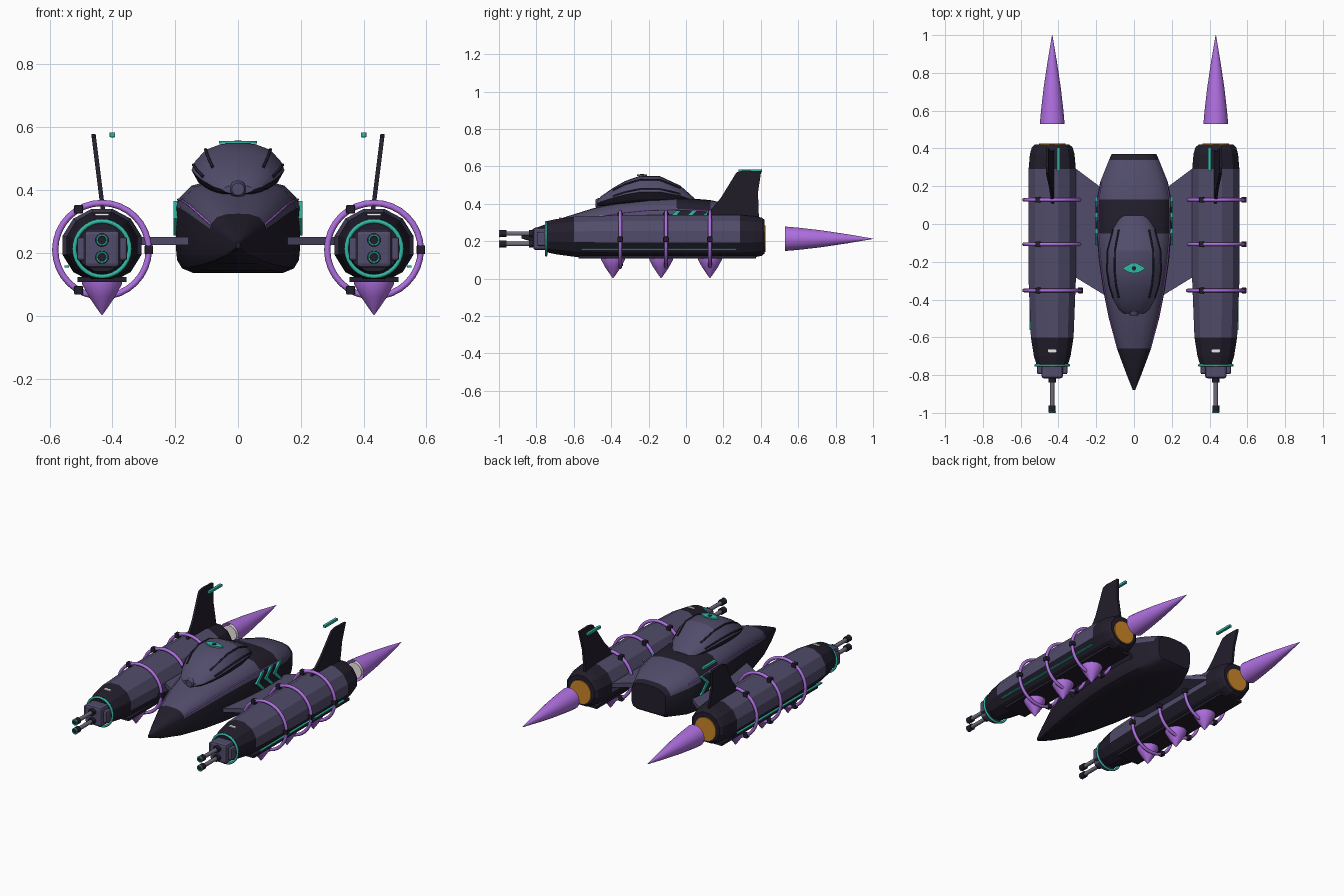
import bpy, bmesh
from math import sin, cos, pi, radians
from mathutils import Vector, Matrix

if "Cube" in bpy.data.objects:
    bpy.data.objects.remove(bpy.data.objects["Cube"])

def mat(name, c):
    m = bpy.data.materials.new(name)
    m.diffuse_color = (*c, 1)
    m.use_nodes = True
    m.node_tree.nodes["Principled BSDF"].inputs["Base Color"].default_value = m.diffuse_color
    return m

DARK = mat("dark_hull", (0.016, 0.013, 0.025))
HULL = mat("slate_hull", (0.082, 0.072, 0.145))
PURPLE = mat("purple_glow", (0.43, 0.16, 0.75))
TEAL = mat("teal_light", (0.03, 0.48, 0.37))
ORANGE = mat("orange_glow", (0.60, 0.24, 0.02))
RED = mat("red_light", (0.6, 0.02, 0.03))
WHITE = mat("white_light", (0.85, 0.82, 0.8))
METAL = mat("metal", (0.16, 0.15, 0.2))

def finish(name, bm, *mats, smooth=None):
    bmesh.ops.recalc_face_normals(bm, faces=bm.faces)
    me = bpy.data.meshes.new(name)
    bm.to_mesh(me)
    bm.free()
    ob = bpy.data.objects.new(name, me)
    bpy.context.collection.objects.link(ob)
    for m in mats:
        me.materials.append(m)
    if smooth:
        bpy.ops.object.select_all(action='DESELECT')
        ob.select_set(True)
        bpy.context.view_layer.objects.active = ob
        bpy.ops.object.shade_smooth_by_angle(angle=radians(smooth))
    return ob

def loft(name, rings, mats, paint=None, smooth=None, caps=True):
    """Skin closed rings of points; paint(face) picks the material slot."""
    bm = bmesh.new()
    vs = [[bm.verts.new(p) for p in r] for r in rings]
    n = len(vs[0])
    for a, b in zip(vs, vs[1:]):
        for i in range(n):
            bm.faces.new((a[i], a[(i + 1) % n], b[(i + 1) % n], b[i]))
    if caps:
        bm.faces.new(vs[0])
        bm.faces.new(vs[-1])
    bmesh.ops.recalc_face_normals(bm, faces=bm.faces)
    if paint:
        for f in bm.faces:
            f.normal_update()
            f.material_index = paint(f)
    return finish(name, bm, *mats, smooth=smooth)

def turned(name, c, profile, m, n=24, axis='Y', smooth=40, caps=True):
    """Solid of revolution; profile is (distance along axis, radius)."""
    rings = []
    for t, r in profile:
        ring = []
        for i in range(n):
            a = 2 * pi * (i + .5) / n
            u, v = r * cos(a), r * sin(a)
            ring.append((c[0] + u, t, c[2] + v) if axis == 'Y' else (c[0] + u, c[1] + v, t))
        rings.append(ring)
    return loft(name, rings, [m], smooth=smooth, caps=caps)

def box(name, c, size, m, bevel=0, rot=None):
    bm = bmesh.new()
    bmesh.ops.create_cube(bm, size=1)
    bmesh.ops.scale(bm, vec=size, verts=bm.verts)
    if bevel:
        bmesh.ops.bevel(bm, geom=bm.edges[:], offset=bevel, segments=2, affect='EDGES', profile=.5)
    if rot:
        bmesh.ops.rotate(bm, matrix=rot, verts=bm.verts)
    bmesh.ops.translate(bm, vec=c, verts=bm.verts)
    return finish(name, bm, m)

def plate(name, pts, off, m):
    """Flat polygon given thickness along the vector off."""
    off = Vector(off)
    return loft(name, [[Vector(p) - off / 2 for p in pts], [Vector(p) + off / 2 for p in pts]], [m])

def torus(name, c, R, r, m, n=32, k=8):
    rings = []
    for i in range(n + 1):
        a = 2 * pi * i / n
        rings.append([(c[0] + (R + r * cos(b)) * cos(a), c[1] + r * sin(b), c[2] + (R + r * cos(b)) * sin(a))
                      for b in (2 * pi * j / k for j in range(k))])
    ob = loft(name, rings, [m], smooth=50, caps=False)
    return ob

def tube(name, pts, r, m):
    cu = bpy.data.curves.new(name, 'CURVE')
    cu.dimensions = '3D'
    cu.bevel_depth = r
    cu.bevel_resolution = 1
    cu.use_fill_caps = True
    sp = cu.splines.new('POLY')
    sp.points.add(len(pts) - 1)
    for p, q in zip(sp.points, pts):
        p.co = (*q, 1)
    cu.materials.append(m)
    ob = bpy.data.objects.new(name, cu)
    bpy.context.collection.objects.link(ob)

def sections(half, stations):
    """Mirror a half outline and scale it to (y, half width, z low, z high) stations."""
    full = half + [(-x, z) for x, z in reversed(half) if x > 0]
    return [[(x * w, y, lo + z * (hi - lo)) for x, z in full] for y, w, lo, hi in stations]

# Fuselage
body = [(0, 0), (.72, 0), (.9, .05), (.98, .14), (1, .28), (1, .70), (.94, .8), (.75, .93), (.4, .99), (0, 1)]
hull = [(-.88, .006, .215, .235), (-.80, .038, .19, .272), (-.66, .09, .165, .325), (-.5, .133, .15, .375),
        (-.35, .163, .142, .41), (-.2, .185, .138, .43), (-.05, .198, .136, .435), (.13, .197, .136, .42),
        (.22, .18, .142, .40), (.34, .132, .165, .365), (.37, .118, .185, .35)]
def paint_hull(f):
    c = f.calc_center_median()
    return int(f.normal.z > .15 and (-.66 < c.y < -.06 or .13 < c.y < .34))
loft("fuselage", sections(body, hull), [DARK, HULL], paint_hull, smooth=32)

# Canopy with lengthwise ribs and a lens-shaped sensor
can = [(0, 0), (.55, 0), (.85, .2), (1, .45), (.93, .62), (.7, .86), (.36, .98), (0, 1)]
cst = [(-.475, .05, .39, .415), (-.455, .08, .388, .44), (-.39, .115, .388, .485), (-.325, .136, .39, .522),
       (-.245, .148, .392, .55), (-.14, .145, .395, .548), (-.03, .115, .40, .497), (.045, .065, .405, .43)]
loft("canopy", sections(can, cst), [HULL, DARK],
     lambda f: int(f.normal.z < -.1), smooth=22)
for s in (-1, 1):
    for k, (fx, fz) in enumerate([(.70, .86), (.96, .55)]):
        tube(f"canopy_rib_{k}_{s}", [(s * w * fx, y, lo + fz * (hi - lo) + .001) for y, w, lo, hi in cst[2:7]], .005, DARK)
lens = [(.06 * cos(a), -.235 + .026 * sin(a) * abs(sin(a)), .552) for a in (2 * pi * i / 24 for i in range(24))]
plate("canopy_lens", lens, (0, 0, .008), TEAL)
turned("lens_slot", (0, -.235, 0), [(.55, .012), (.558, .012)], DARK, 12, 'Z')
turned("canopy_nose_sensor", (0, 0, .403), [(-.485, .02), (-.47, .028), (-.44, .03)], HULL, 12)

# Engine pod outline: y, half width, half height
pod = [(-.745, .083, .083), (-.70, .097, .093), (-.6, .113, .107), (-.3, .125, .116), (.29, .125, .116),
       (.37, .118, .109), (.405, .108, .102), (.42, .092, .09)]
def paint_pod(f):
    c = f.calc_center_median()
    return int(f.normal.z > -.05 and -.6 < c.y < .29)

for s, side in ((-1, "left"), (1, "right")):
    X, Z = s * .433, .213
    C = (X, 0, Z)
    rings = [[(X + w / cos(pi / 12) * cos(a), y, .224 + h / cos(pi / 12) * sin(a))
              for a in (2 * pi * (i + .5) / 12 for i in range(12))] for y, w, h in pod]
    loft(f"{side}_pod", rings, [DARK, HULL], paint_pod)
    box(f"{side}_pod_keel", (X, -.1, .116), (.155, .95, .016), DARK)
    # Wing slab joining pod to fuselage
    plate(f"{side}_wing", [(s * x, y, .2375) for x, y in [(.15, .17), (.19, .205), (.33, .31), (.33, -.27), (.15, -.38)]],
          (0, 0, .026), HULL)
    # Cannon
    torus(f"{side}_intake_ring", (X, -.748, Z), .088, .007, TEAL)
    box(f"{side}_gun_block", (X, -.775, Z), (.114, .085, .12), HULL, .014)
    box(f"{side}_gun_block_cheeks", (X, -.77, Z), (.16, .05, .075), HULL, .008)
    for k, z in enumerate((.241, .186)):
        b = (X, 0, z)
        turned(f"{side}_gun_sleeve_{k}", b, [(-.84, .02), (-.8, .022)], DARK, 12)
        turned(f"{side}_gun_barrel_{k}", b, [(-.975, .012), (-.8, .012)], METAL, 12)
        turned(f"{side}_gun_muzzle_{k}", b, [(-.997, .019), (-.96, .019)], DARK, 12)
        torus(f"{side}_muzzle_glow_{k}", (X, -.996, z), .016, .004, TEAL, 16, 6)
    # Hoops with clamps, and spikes below
    for k, y in enumerate((-.352, -.107, .128)):
        torus(f"{side}_hoop_{k}", (X, y, .21), .149, .01, PURPLE)
        for j in range(3):
            a = 2 * pi * j / 3
            box(f"{side}_hoop_clamp_{k}_{j}", (X + .149 * cos(a), y, .21 + .149 * sin(a)), (.028, .03, .028), DARK, .004)
        cy = (-.39, -.133, .128)[k]
        turned(f"{side}_spike_{k}", (X, cy, 0), [(0.003, .002), (.025, .018), (.06, .042), (.1, .064), (.115, .064)],
               PURPLE, 20, 'Z')
    # Tail fin, tilted outward, with its tip light
    lean = lambda z: s * (.433 + (z - .36) * .125)
    plate(f"{side}_fin", [(lean(z), y, z) for y, z in
          [(.09, .32), (.13, .365), (.185, .43), (.27, .568), (.305, .578), (.402, .575), (.385, .46), (.39, .32)]],
          (.014, 0, 0), DARK)
    box(f"{side}_fin_light", (s * .40, .343, .576), (.018, .125, .016), TEAL, .003)
    # Small pod lights and side strip
    box(f"{side}_nose_light", (X, -.672, .318), (.045, .016, .016), WHITE, .003)
    box(f"{side}_tail_light", (X, .405, .307), (.05, .016, .018), RED, .003)
    box(f"{side}_pod_strip", (s * .545, -.145, .157), (.014, .83, .007), TEAL)
    # Nozzle and exhaust flame
    turned(f"{side}_nozzle_glow", C, [(.40, .072), (.426, .072)], ORANGE, 20)
    turned(f"{side}_flame", C, [(.53, .066), (.60, .06), (.72, .046), (.86, .025), (1, .001)], PURPLE, 24, caps=False)
    turned(f"{side}_flame_core", C, [(.532, .05), (.62, .04), (.78, .002)], WHITE, 16)
    # Fuselage trim line and chevrons
    tube(f"{side}_trim_line", [(s * (w * .955 + .001), y, lo + .785 * (hi - lo)) for y, w, lo, hi in hull[2:9]], .0035, PURPLE)
    for k in range(3):
        y0 = -.11 + k * .085
        pts = [(y0 + .06, .365), (y0 + .085, .365), (y0 + .03, .31), (y0 + .085, .255), (y0 + .06, .255), (y0, .31)]
        for j, q in enumerate(([0, 1, 2, 5], [5, 2, 3, 4])):
            plate(f"{side}_chevron_{k}_{j}", [(s * .199, *pts[i]) for i in q], (.013, 0, 0), TEAL)
